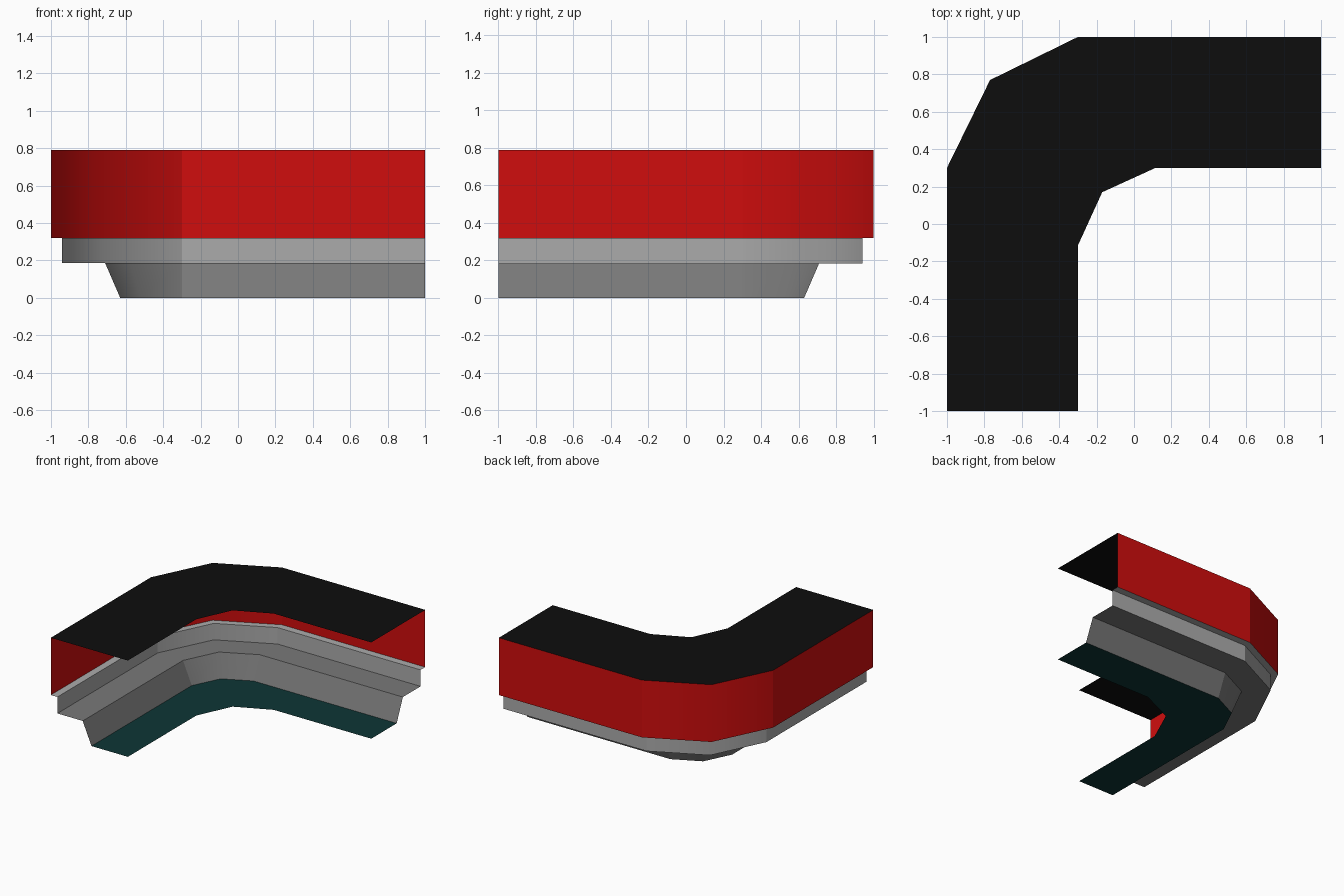
import bpy
import bmesh

cube = bpy.data.objects.get("Cube")
if cube:
    bpy.data.objects.remove(cube, do_unlink=True)


def material(name, color):
    mat = bpy.data.materials.new(name)
    mat.use_nodes = True
    mat.diffuse_color = (*color, 1)
    bsdf = mat.node_tree.nodes["Principled BSDF"]
    bsdf.inputs["Base Color"].default_value = (*color, 1)
    bsdf.inputs["Roughness"].default_value = 0.8
    return mat


black = material("black", (0.004, 0.004, 0.004))
red = material("red", (0.63, 0.004, 0.004))
light_grey = material("light grey", (0.41, 0.41, 0.41))
dark_grey = material("dark grey", (0.19, 0.19, 0.19))
teal = material("dark teal", (0.004, 0.036, 0.036))

WIDTH = 0.70   # plan width of each leg
BEND = 0.30    # the bend is centred on (-BEND, BEND)
TOP, WALL_FOOT, STEP_FOOT = 0.79, 0.32, 0.185


def bend_path(inset):
    """Plan line that follows the outer side, moved in by inset."""
    r = WIDTH - inset
    m = 0.671 * r
    return [(1, BEND + r), (-BEND, BEND + r), (-BEND - m, BEND + m),
            (-BEND - r, BEND), (-BEND - r, -1)]


# Open inner side, shared by roof and floor
INNER = [(1, 0.30), (0.115, 0.30), (-0.17, 0.17), (-0.30, -0.115), (-0.30, -1)]


def sweep(name, rows, mat):
    """Sheet through plan lines, each given with its height."""
    bm = bmesh.new()
    grid = [[bm.verts.new((x, y, z)) for x, y in line] for line, z in rows]
    for a, b in zip(grid, grid[1:]):
        for i in range(len(a) - 1):
            bm.faces.new((a[i], b[i], b[i + 1], a[i + 1])).smooth = True
    # Only the middle of the bend is rounded, all other edges stay crisp
    middles = {row[2] for row in grid}
    for edge in bm.edges:
        edge.smooth = all(v in middles for v in edge.verts)
    mesh = bpy.data.meshes.new(name)
    bm.to_mesh(mesh)
    bm.free()
    mesh.materials.append(mat)
    obj = bpy.data.objects.new(name, mesh)
    bpy.context.collection.objects.link(obj)


outer, step, base, foot = [bend_path(d) for d in (0, 0.06, 0.29, 0.37)]

# Roof, outer wall, recessed step, sloped base and floor
sweep("roof", [(INNER, TOP), (outer, TOP)], black)
sweep("outer_wall", [(outer, TOP), (outer, WALL_FOOT)], red)
sweep("recessed_step",
      [(outer, WALL_FOOT), (step, WALL_FOOT), (step, STEP_FOOT)], light_grey)
sweep("sloped_base",
      [(step, STEP_FOOT), (base, STEP_FOOT), (foot, 0)], dark_grey)
sweep("floor", [(foot, 0), (INNER, 0)], teal)
